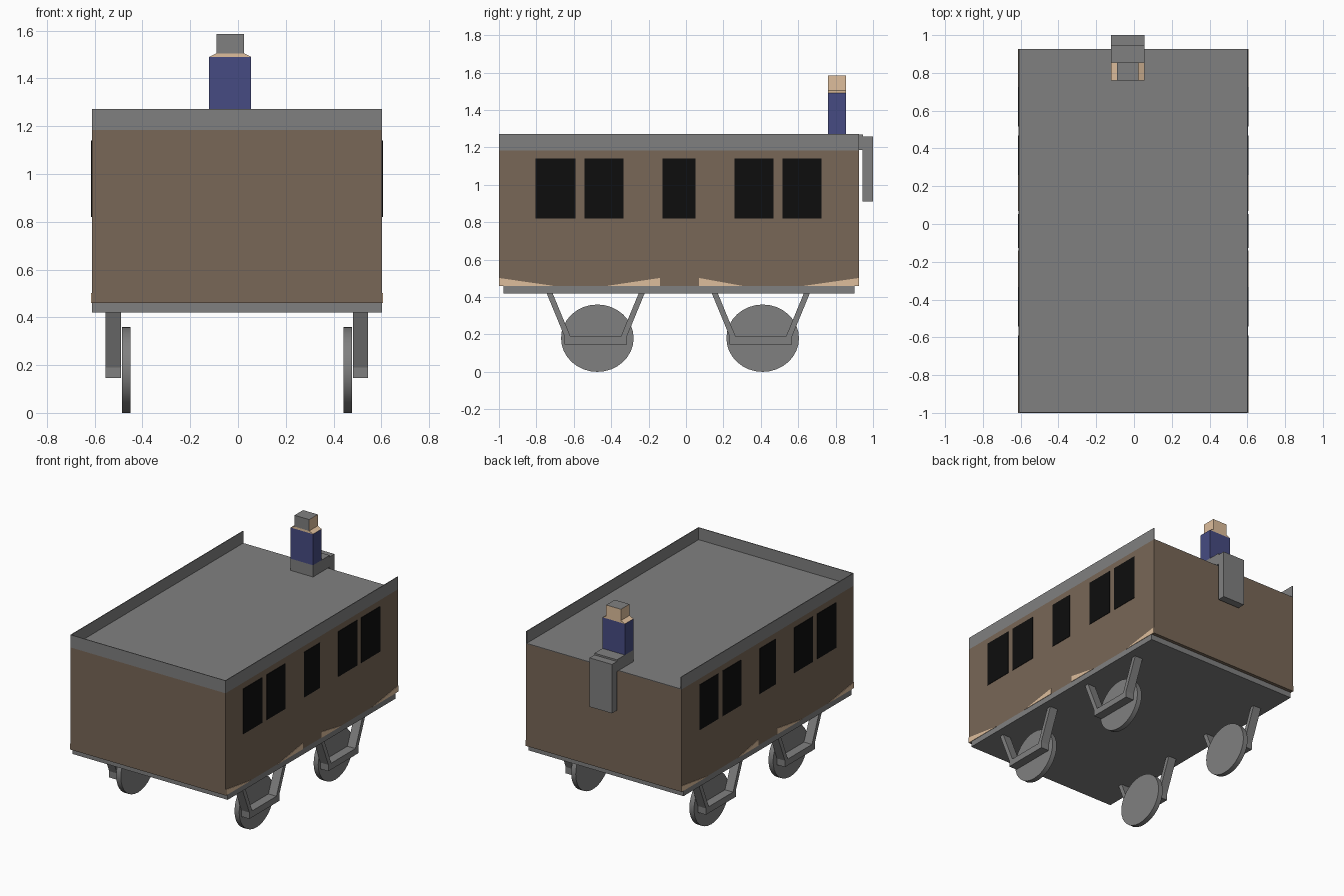
import bpy, bmesh, math
from mathutils import Vector

if "Cube" in bpy.data.objects:
    bpy.data.objects.remove(bpy.data.objects["Cube"])


def srgb(r, g, b):
    return tuple(((c / 255 + 0.055) / 1.055) ** 2.4 if c > 10 else c / 3294 for c in (r, g, b)) + (1,)


def material(name, *rgb):
    m = bpy.data.materials.new(name)
    m.diffuse_color = srgb(*rgb)
    m.use_nodes = True
    m.node_tree.nodes["Principled BSDF"].inputs["Base Color"].default_value = m.diffuse_color
    return m


GREY = material("grey", 128, 128, 128)
BROWN = material("brown", 120, 103, 87)
TAN = material("tan", 222, 190, 156)
NAVY = material("navy", 70, 75, 130)
BLACK = material("black", 13, 13, 13)


def finish(name, bm, *mats):
    bmesh.ops.recalc_face_normals(bm, faces=bm.faces)
    me = bpy.data.meshes.new(name)
    bm.to_mesh(me)
    bm.free()
    ob = bpy.data.objects.new(name, me)
    bpy.context.collection.objects.link(ob)
    for m in mats:
        me.materials.append(m)
    return ob


def prism(name, profile, x0, x1, *mats):
    """Extrude a (y, z) outline from x0 to x1."""
    bm = bmesh.new()
    face = bm.faces.new([bm.verts.new((x0, y, z)) for y, z in profile])
    ext = bmesh.ops.extrude_face_region(bm, geom=[face])
    verts = [g for g in ext["geom"] if isinstance(g, bmesh.types.BMVert)]
    bmesh.ops.translate(bm, verts=verts, vec=(x1 - x0, 0, 0))
    return finish(name, bm, *mats)


def box(name, x0, x1, y0, y1, z0, z1, *mats):
    return prism(name, [(y0, z0), (y1, z0), (y1, z1), (y0, z1)], x0, x1, *mats)


L, R = -0.612, 0.603          # side walls
FRONT, BACK = -1.0, 0.926     # end walls
MID = (L + R) / 2
ROOF, TOP = 1.187, 1.272

# Carriage body, roof deck and chassis plate
box("body", L, R, FRONT, BACK, 0.46, ROOF - 0.004, BROWN)
box("roof", L, R, FRONT, BACK, ROOF - 0.004, ROOF, GREY)
box("chassis", L, R, -0.976, 0.902, 0.42, 0.46, GREY)

# Low roof rim, open at the back
T = 0.005
box("rim_front", L, R, FRONT, FRONT + T, ROOF, TOP, GREY)
box("rim_left", L, L + T, FRONT + T, BACK, ROOF, TOP, GREY)
box("rim_right", R - T, R, FRONT + T, BACK, ROOF, TOP, GREY)

# Windows and pale lower corner wedges on both sides
windows = [(-0.805, -0.59), (-0.543, -0.334), (-0.126, 0.052), (0.259, 0.468), (0.516, 0.725)]
wedges = [(FRONT, -0.71), (-0.14, -0.42), (0.07, 0.30), (BACK, 0.63)]
for side, wall, out in (("left", L, -0.003), ("right", R, 0.003)):
    for y0, y1 in windows:
        box("window_" + side, wall, wall + out, y0, y1, 0.82, 1.14, BLACK)
    for tall, tip in wedges:
        prism("wedge_" + side, [(tall, 0.46), (tip, 0.46), (tall, 0.502)], wall, wall + out, TAN)

# Wheels and their hanging brackets
for wy, by in ((-0.474, -0.483), (0.41, 0.4)):
    bracket = [(-0.262, 0.42), (-0.167, 0.19), (-0.167, 0.145), (0.167, 0.145), (0.167, 0.19),
               (0.262, 0.42), (0.23, 0.42), (0.135, 0.19), (-0.135, 0.19), (-0.23, 0.42)]
    rim = [(wy + 0.194 * math.cos(a), 0.18 + 0.18 * math.sin(a))
           for a in (i * math.tau / 32 for i in range(32))]
    for s in (-1, 1):
        wheel = prism("wheel", rim, MID + s * 0.445, MID + s * 0.481, GREY)
        for p in wheel.data.polygons:
            p.use_smooth = len(p.vertices) == 4
        for e in wheel.data.edges:   # crisp edge around the flat discs
            a, b = (wheel.data.vertices[v].co for v in e.vertices)
            e.use_edge_sharp = abs(a.x - b.x) < 0.001
        prism("bracket", [(by + y, z) for y, z in bracket], MID + s * 0.486, MID + s * 0.549, GREY)

# Seated driver facing the back, legs over the edge
X0, X1, Y0, Y1 = -0.121, 0.055, 0.76, 0.856
box("thighs", X0, X1, Y0, 0.945, ROOF, 1.27, GREY)
box("shins", X0, X1, 0.945, 1.0, 0.912, 1.258, GREY)
box("torso", X0, X1, Y0, Y1, 1.27, 1.49, NAVY)

# Shoulders taper in to the head width
shoulders = box("shoulders", X0, X1, Y0, Y1, 1.49, 1.505, TAN)
for v in shoulders.data.vertices:
    if v.co.z > 1.5:
        v.co.x = -0.09 if v.co.x < MID else 0.025

# Head with hair on the top and the rear of the head
head = box("head", -0.09, 0.025, Y0, Y1, 1.505, 1.585, TAN, GREY)
for p in head.data.polygons:
    p.material_index = int(p.normal.z > 0.5 or p.normal.y < -0.5)
